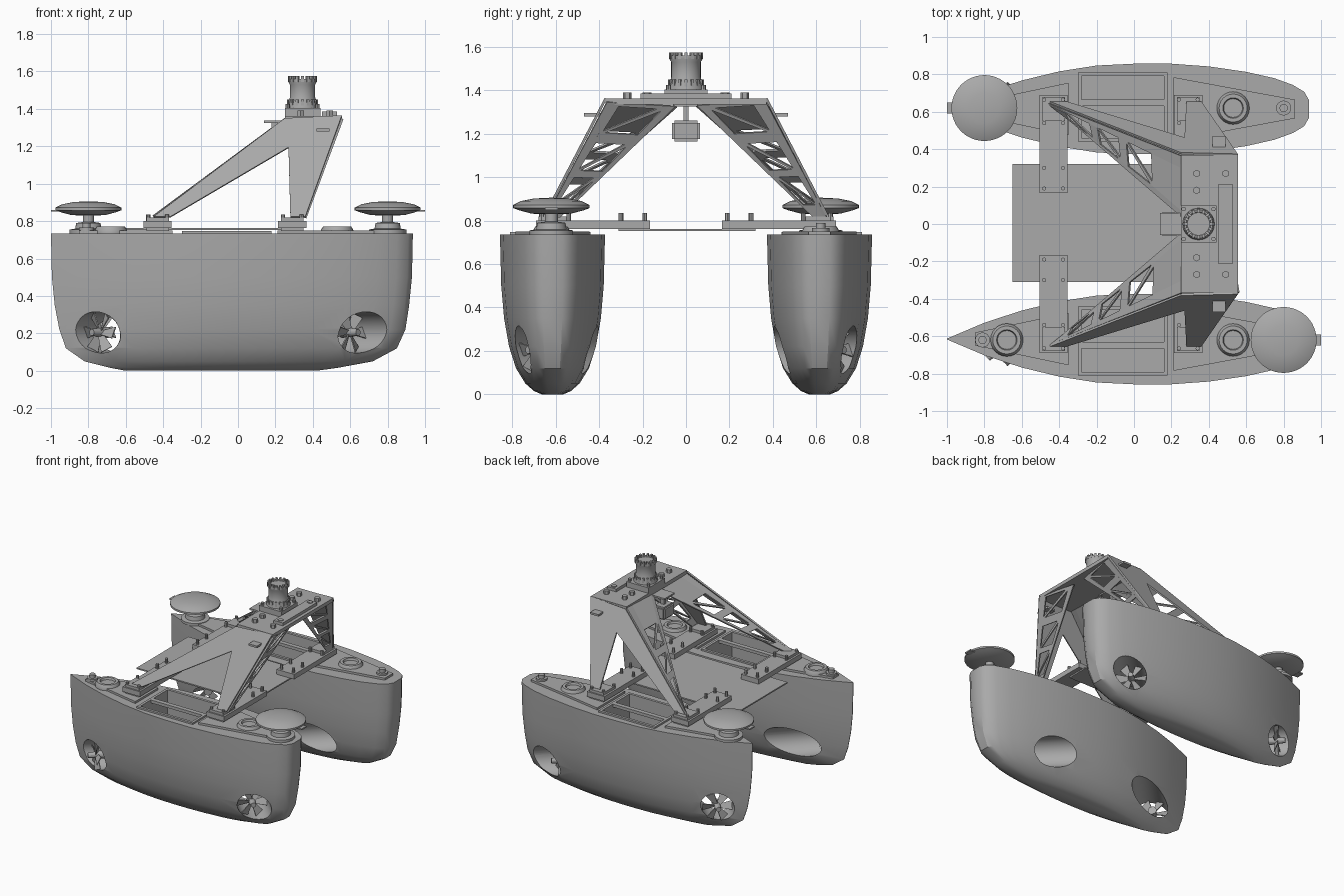
import bpy, bmesh, math
from mathutils import Vector, Matrix

if "Cube" in bpy.data.objects:
    bpy.data.objects.remove(bpy.data.objects["Cube"])

grey = bpy.data.materials.new("light_grey")
grey.use_nodes = True
grey.diffuse_color = (0.4, 0.4, 0.4, 1)
grey.node_tree.nodes["Principled BSDF"].inputs["Base Color"].default_value = (0.4, 0.4, 0.4, 1)


def finish(name, bm, smooth=None):
    bmesh.ops.recalc_face_normals(bm, faces=bm.faces)
    me = bpy.data.meshes.new(name)
    bm.to_mesh(me)
    bm.free()
    me.materials.append(grey)
    ob = bpy.data.objects.new(name, me)
    bpy.context.collection.objects.link(ob)
    if smooth:
        shade(ob, smooth)
    return ob


def shade(ob, angle):
    bpy.ops.object.select_all(action='DESELECT')
    bpy.context.view_layer.objects.active = ob
    ob.select_set(True)
    bpy.ops.object.shade_smooth_by_angle(angle=math.radians(angle))


def add_box(bm, x, y, z):
    size = [b - a for a, b in (x, y, z)]
    mid = [(a + b) / 2 for a, b in (x, y, z)]
    bmesh.ops.create_cube(bm, size=1, matrix=Matrix.Translation(mid) @ Matrix.Diagonal(size + [1]))


def box(name, x, y, z):
    bm = bmesh.new()
    add_box(bm, x, y, z)
    return finish(name, bm)


def add_cyl(bm, centre, r, depth, axis=(0, 0, 1), seg=24, r2=None):
    m = Matrix.Translation(centre) @ Vector(axis).to_track_quat('Z', 'Y').to_matrix().to_4x4()
    bmesh.ops.create_cone(bm, cap_ends=True, segments=seg, radius1=r,
                          radius2=r if r2 is None else r2, depth=depth, matrix=m)


def add_prism(bm, pts, t):
    f = bm.faces.new([bm.verts.new(p) for p in pts])
    f.normal_update()
    n = f.normal * t
    geo = bmesh.ops.extrude_face_region(bm, geom=[f], use_keep_orig=True)["geom"]
    bmesh.ops.translate(bm, vec=n, verts=[g for g in geo if isinstance(g, bmesh.types.BMVert)])


def lathe(name, profile, x, y, seg=48):
    bm = bmesh.new()
    vs = [bm.verts.new((x + r, y, z)) for r, z in profile]
    es = [bm.edges.new(p) for p in zip(vs, vs[1:])]
    bmesh.ops.spin(bm, geom=vs + es, cent=(x, y, 0), axis=(0, 0, 1), angle=2 * math.pi, steps=seg)
    bmesh.ops.remove_doubles(bm, verts=bm.verts, dist=1e-4)
    return finish(name, bm, 35)


# Hull: plan outline (x, width fraction) and levels (z, x start, x end, half width)
OUTLINE = [(-1, 0.01), (-.8, .36), (-.6, .63), (-.4, .83), (-.2, .96), (0, 1), (.2, 1), (.4, .94),
           (.6, .82), (.75, .68), (.85, .53), (.91, .38), (.935, .2)]
LEVELS = [(0, -.6, .42, .05), (.015, -.68, .53, .085), (.05, -.82, .72, .125), (.12, -.92, .85, .168),
          (.22, -.955, .895, .2), (.35, -.98, .915, .223), (.5, -.995, .93, .236), (.735, -1, .935, .242)]
HULL_Y = 0.615


def build_hull(side, s):
    bm = bmesh.new()
    rings = []
    for z, xa, xb, w in LEVELS:
        pts = [(xa + (x + 1) / 1.935 * (xb - xa), f * w) for x, f in OUTLINE]
        loop = pts + [(x, -y) for x, y in reversed(pts)]
        rings.append([bm.verts.new((x, s * HULL_Y + y, z)) for x, y in loop])
    n = len(rings[0])
    for a, b in zip(rings, rings[1:]):
        for i in range(n):
            bm.faces.new((a[i], a[(i + 1) % n], b[(i + 1) % n], b[i]))
    bm.faces.new(rings[0])
    bm.faces.new(rings[-1])
    hull = finish(side + "_hull", bm)
    # Angled thruster tunnels and the deck well
    cutters = [box("well_cutter", (-.28, .16), sorted((s * .46, s * .79)), (.45, .9))]
    for x, d in ((.53, 1), (-.68, -1)):
        bm = bmesh.new()
        add_cyl(bm, (x, s * HULL_Y, .205), .11, .9, (d, s, 0), 48)
        cutters.append(finish("tunnel_cutter", bm))
    bpy.context.view_layer.objects.active = hull
    for c in cutters:
        c.hide_render = True
        mod = hull.modifiers.new("cut", 'BOOLEAN')
        mod.operation, mod.solver, mod.object = 'DIFFERENCE', 'EXACT', c
        bpy.ops.object.modifier_apply(modifier=mod.name)
        bpy.data.objects.remove(c)
    shade(hull, 32)


def thruster(name, centre, axis):
    bm = bmesh.new()
    a = Vector(axis).normalized()
    side = a.cross(Vector((0, 0, 1)))
    add_cyl(bm, centre, .03, .12, a, 16, .018)
    for i in range(6):
        t = i * math.pi / 3
        r = side * math.cos(t) + Vector((0, 0, 1)) * math.sin(t)
        q = a.cross(r)
        c = Vector(centre)
        add_prism(bm, [c + r * .02 - q * .012 + a * .01, c + r * .02 + q * .012 - a * .01,
                       c + r * .105 + q * .03 - a * .015, c + r * .105 - q * .03 + a * .015], .006)
    finish(name, bm)


def truss(name, p0, p1, q0, q1, rungs, t):
    """Tapered open panel: two rails joined by rungs, with a solid head."""
    p0, p1, q0, q1 = map(Vector, (p0, p1, q0, q1))

    def at(u, v):
        return p0.lerp(q0, v).lerp(p1.lerp(q1, v), u)
    bm = bmesh.new()
    bands = [(0, .2, 0, 1), (.86, 1, 0, 1)] + [(.15, .9, a, b) for a, b in rungs]
    for u0, u1, v0, v1 in bands:
        add_prism(bm, [at(u0, v0), at(u1, v0), at(u1, v1), at(u0, v1)], t)
    for (_, a), (b, _) in zip(rungs, rungs[1:]):
        add_prism(bm, [at(.15, a), at(.25, a), at(.9, b), at(.78, b)], t)
    finish(name, bm)


for side, s in (("left", 1), ("right", -1)):
    def ys(a, b):
        return sorted((s * a, s * b))

    build_hull(side, s)
    for end, x, d in (("front", .6, 1), ("rear", -.74, -1)):
        y = s * (HULL_Y + .07 if d > 0 else HULL_Y + .06)
        thruster(side + "_" + end + "_thruster", (x, y, .205), (d, s, 0))

    # Deck panels, well rim and shelf
    bm = bmesh.new()
    for x0, w0, x1, w1 in ((.21, .17, .86, .05), (-.35, .14, -.85, .035)):
        c = s * HULL_Y
        add_prism(bm, [(x0, c - w0, .735), (x1, c - w1, .735), (x1, c + w1, .735), (x0, c + w0, .735)]
                  [::1 if x1 > x0 else -1], .016)
    finish(side + "_deck_panels", bm)
    bm = bmesh.new()
    for x, y in (((-.3, -.28), (.44, .81)), ((.16, .18), (.44, .81)), ((-.3, .18), (.79, .81)),
                 ((-.3, .18), (.44, .46)), ((-.28, .16), (.63, .665))):
        add_box(bm, x, ys(*y), (.725, .748))
    finish(side + "_well_rim", bm)

    # Round hatches and small deck fittings
    hatches = [.53] if s > 0 else [.53, -.68]
    for x in hatches:
        lathe(side + "_hatch", [(0, .757), (.05, .757), (.055, .772), (.075, .772), (.088, .75), (.088, .735)],
              x, s * .62, 24)
    x = .8 if s > 0 else -.81
    lathe(side + "_deck_fitting", [(0, .79), (.022, .79), (.022, .765), (.04, .765), (.04, .735)], x, s * .62, 16)

    # Dish antenna on a stem
    x = -.8 if s > 0 else .8
    lathe(side + "_antenna_dish", [(0, .735), (.1, .735), (.1, .755), (.07, .76), (.065, .79), (.03, .795), (.03, .83),
          (.09, .832), (.15, .848), (.176, .858), (.176, .872), (.14, .89), (.08, .902), (0, .906)], x, s * .62)
    k = 1 if x > 0 else -1
    box(side + "_antenna_tab", sorted((x + k * .16, x + k * .2)), (s * .62 - .03, s * .62 + .03), (.85, .86))

    # Cross arms, foot blocks and bolts
    for end, x0, x1 in (("rear", -.505, -.355), ("front", .215, .365)):
        box(side + "_" + end + "_cross_arm", (x0, x1), ys(.165, .69), (.762, .8))
        box(side + "_" + end + "_foot", (x0 + .015, x1 - .015), ys(.55, .68), (.735, .82))
        bm = bmesh.new()
        for bx in (x0 + .025, x1 - .025):
            for by in (.19, .3, .54, .665):
                add_cyl(bm, (bx, s * by, .815), .011, .04, seg=8)
        finish(side + "_" + end + "_bolts", bm)

    # Mast side sheet lying on the sloped plane of the legs
    def slope(x, z):
        return (x, s * (.645 - (z - .82) * .52), z)
    sheet = [(-.45, .82), (.25, 1.345), (.555, 1.36), (.36, .82), (.28, .82), (.27, 1.19), (-.36, .82)]
    bm = bmesh.new()
    add_prism(bm, [slope(*p) for p in sheet], .012 * s)
    finish(side + "_mast_sheet", bm)
    truss(side + "_front_leg_truss", (.355, s * .645, .82), (.35, s * .58, .82),
          (.553, s * .365, 1.35), (.5, s * .05, 1.33), [(0, .1), (.35, .41), (.65, .74), (.97, 1)], .012)
    truss(side + "_rear_leg_truss", (-.45, s * .645, .82), (-.41, s * .615, .82),
          (.26, s * .365, 1.345), (.26, s * .04, 1.33), [(0, .12), (.3, .36), (.52, .58), (.77, 1)], .012)
    box(side + "_mast_tab", (.42, .49), ys(.36, .47), (1.28, 1.295))

# Platform between the hulls
box("platform", (-.65, .33), (-.31, .32), (.752, .762))

# Mast top plate with raised strip and bolts
bm = bmesh.new()
add_prism(bm, [(.25, -.37, 1.335), (.555, -.37, 1.335), (.555, .37, 1.335), (.25, .37, 1.335)], .028)
finish("mast_top_plate", bm)
box("mast_top_strip", (.45, .53), (-.21, .21), (1.36, 1.385))
bm = bmesh.new()
for x in (.335, .49):
    for y in (-.27, -.18, .18, .27):
        add_cyl(bm, (x, y, 1.375), .02, .03, seg=6)
finish("mast_top_bolts", bm)

# Hanging sensor box
box("sensor_bracket", (.14, .27), (-.06, .06), (1.325, 1.337))
box("sensor_stem", (.18, .21), (-.012, .012), (1.25, 1.33))
bm = bmesh.new()
add_box(bm, (.14, .24), (-.065, .065), (1.165, 1.262))
bmesh.ops.bevel(bm, geom=bm.edges[:], offset=.012, segments=2, affect='EDGES')
finish("sensor_box", bm)

# Ribbed sensor head
HX = .345
box("head_base", (HX - .095, HX + .095), (-.1, .1), (1.36, 1.405))
lathe("head_body", [(0, 1.555), (.06, 1.555), (.066, 1.56), (.076, 1.56), (.076, 1.545), (.068, 1.53),
      (.068, 1.46), (.085, 1.41), (.085, 1.4), (0, 1.4)], HX, 0, 32)
bm = bmesh.new()
for i in range(16):
    rot = Matrix.Translation((HX, 0, 0)) @ Matrix.Rotation(i * math.pi / 8, 4, 'Z')
    for r, z0, z1, d in ((.074, 1.4, 1.45, .016), (.068, 1.545, 1.575, .02)):
        bmesh.ops.create_cube(bm, size=1, matrix=rot @ Matrix.Translation((r, 0, (z0 + z1) / 2))
                              @ Matrix.Diagonal((d, .014, z1 - z0, 1)))
finish("head_ribs", bm)
bm = bmesh.new()
for x in (-.08, .08):
    for y in (-.08, .08):
        add_cyl(bm, (HX + x, y, 1.41), .012, .03, seg=8)
finish("head_bolts", bm)
